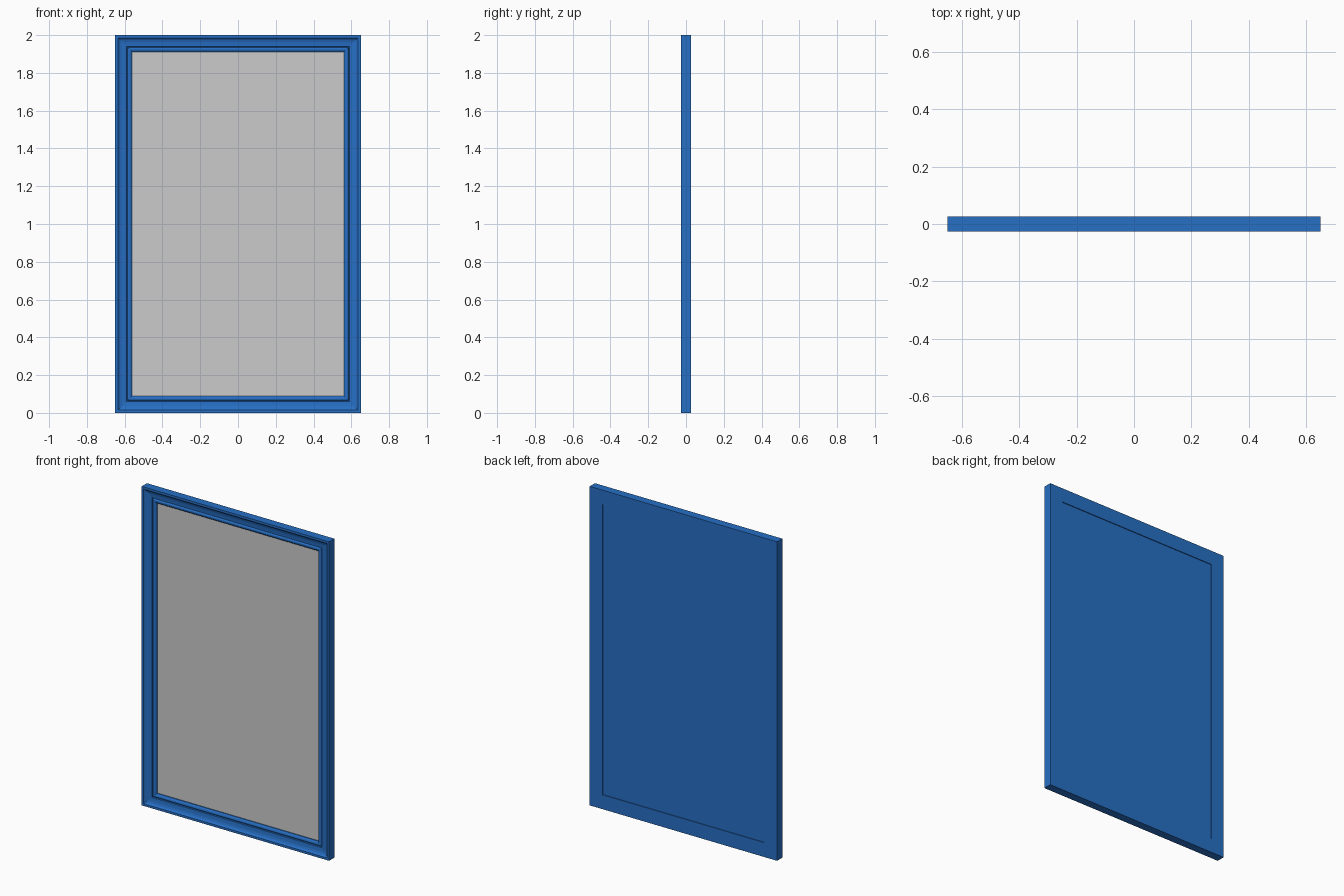
import bpy, bmesh

if "Cube" in bpy.data.objects:
    bpy.data.objects.remove(bpy.data.objects["Cube"])

W, H, D = 0.65, 2.0, 0.026   # half width, height, half depth
RAIL = 0.09                  # width of the frame moulding

blue = bpy.data.materials.new("frame_blue")
blue.diffuse_color = (0.02, 0.16, 0.56, 1)
blue.use_nodes = True
blue.node_tree.nodes["Principled BSDF"].inputs["Base Color"].default_value = blue.diffuse_color


def finish(bm, name, mat=None):
    bmesh.ops.recalc_face_normals(bm, faces=bm.faces)
    mesh = bpy.data.meshes.new(name)
    bm.to_mesh(mesh)
    bm.free()
    obj = bpy.data.objects.new(name, mesh)
    bpy.context.collection.objects.link(obj)
    if mat:
        mesh.materials.append(mat)
    return obj


def panel(name, y0, y1, mat=None):
    # Rectangular sheet filling the frame opening
    bm = bmesh.new()
    bmesh.ops.create_cube(bm, size=1)
    bmesh.ops.scale(bm, vec=(2 * (W - RAIL), y1 - y0, H - 2 * RAIL), verts=bm.verts)
    bmesh.ops.translate(bm, vec=(0, (y0 + y1) / 2, H / 2), verts=bm.verts)
    return finish(bm, name, mat)


# Moulding section (inset from outer edge, y): flat rim, cove, groove, bead
profile = [(0, D), (0, -D), (0.014, -D), (0.018, -0.021), (0.025, -0.016),
           (0.036, -0.0125), (0.048, -0.011), (0.060, -0.010),
           (0.062, -0.004), (0.065, -0.004), (0.067, -0.009), (0.071, -0.012),
           (0.076, -0.0125), (0.081, -0.011), (0.086, -0.008),
           (RAIL, -0.004), (RAIL, D)]

# Mitred frame swept round the four corners
bm = bmesh.new()
rings = [[bm.verts.new((sx * (W - d), y, H - d if top else d))
          for sx, top in ((-1, 0), (1, 0), (1, 1), (-1, 1))] for d, y in profile]
for i, a in enumerate(rings):
    b = rings[(i + 1) % len(rings)]
    for k in range(4):
        m = (k + 1) % 4
        bm.faces.new((a[k], a[m], b[m], b[k]))
finish(bm, "frame", blue)

# Grey mirror sheet and the slightly recessed backing board
panel("mirror_pane", 0.003, 0.008)
panel("backing_board", 0.008, 0.021, blue)
